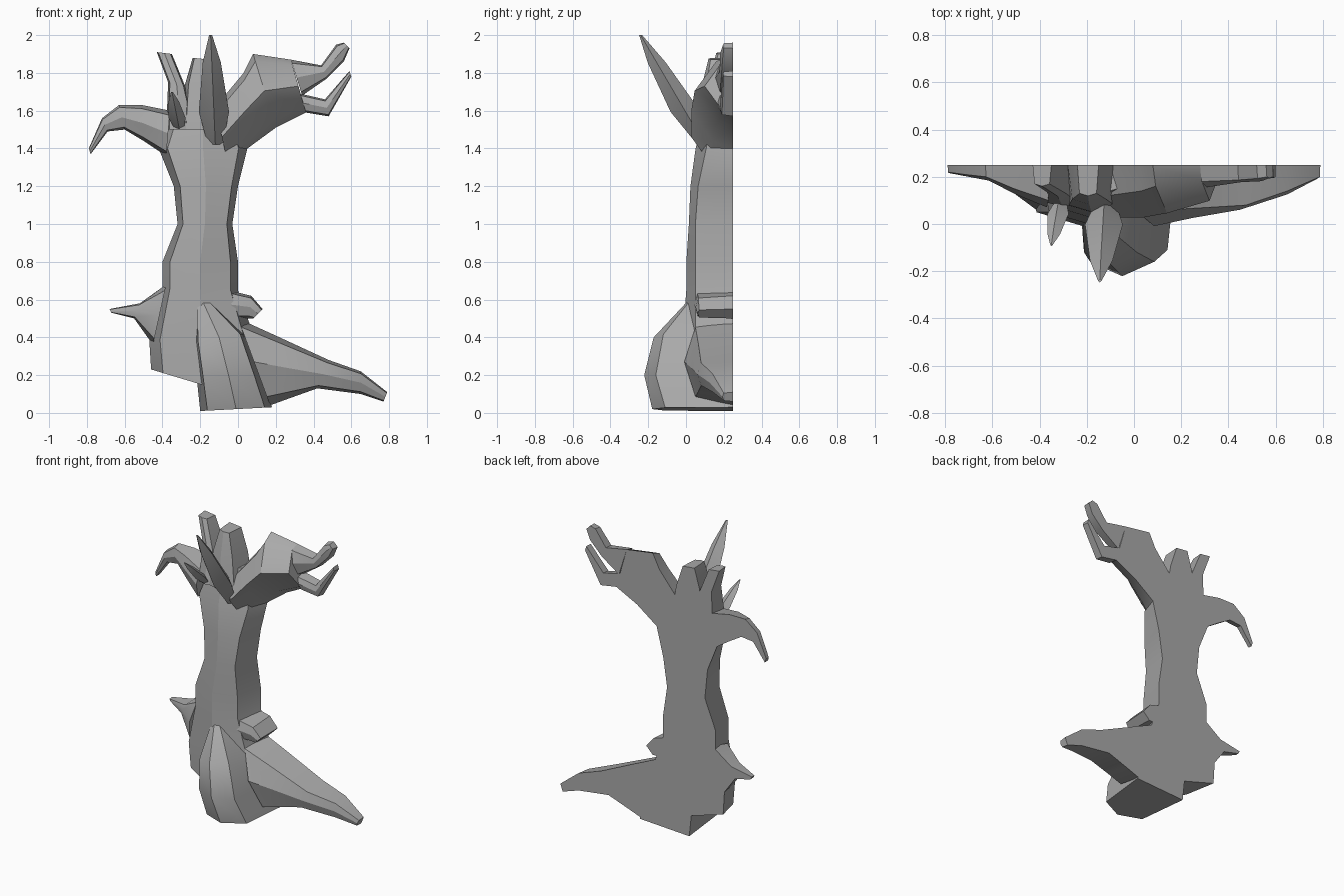
import bpy
import bmesh
import math
from mathutils import Vector

default_cube = bpy.data.objects.get("Cube")
if default_cube:
    bpy.data.objects.remove(default_cube, do_unlink=True)

BACK = .25      # the tree is a half relief with a flat back plane
BEVEL = .1      # how far the front edges sit inside the outline

GREY = (.4, .4, .4, 1)
bark = bpy.data.materials.new("grey bark")
bark.use_nodes = True
bark.diffuse_color = GREY
bark.node_tree.nodes["Principled BSDF"].inputs["Base Color"].default_value = GREY


def loft(name, rings):
    """Skin a series of equal point rings and cap both ends."""
    bm = bmesh.new()
    rows = [[bm.verts.new(point) for point in ring] for ring in rings]
    count = len(rows[0])
    for lower, upper in zip(rows, rows[1:]):
        for i in range(count):
            j = (i + 1) % count
            bm.faces.new((lower[i], lower[j], upper[j], upper[i]))
    bm.faces.new(reversed(rows[0]))
    bm.faces.new(rows[-1])
    bmesh.ops.recalc_face_normals(bm, faces=bm.faces[:])
    mesh = bpy.data.meshes.new(name)
    bm.to_mesh(mesh)
    bm.free()
    mesh.materials.append(bark)
    part = bpy.data.objects.new(name, mesh)
    bpy.context.collection.objects.link(part)
    bpy.ops.object.select_all(action="DESELECT")
    part.select_set(True)
    bpy.context.view_layer.objects.active = part
    bpy.ops.object.shade_smooth_by_angle(angle=math.radians(32))


def blend(values, t):
    """Sample a short list of values, spread evenly from t = 0 to t = 1."""
    position = t * (len(values) - 1)
    index = min(int(position), len(values) - 2)
    start, end = values[index], values[index + 1]
    return start + (end - start) * (position - index)


def limb(name, sections, depths, bulge=.12):
    """Flat-backed limb. Each section spans two outline points (x, z, x, z);
    depths gives the y of the front edges along the limb, and the ridge
    between them stands out by bulge times the width of the section."""
    rings = []
    for index, (ax, az, bx, bz) in enumerate(sections):
        a, b = Vector((ax, BACK, az)), Vector((bx, BACK, bz))
        front_a, ridge, front_b = a.lerp(b, BEVEL), (a + b) / 2, b.lerp(a, BEVEL)
        edge = blend(depths, index / (len(sections) - 1))
        front_a.y = front_b.y = edge
        ridge.y = edge - bulge * (a - b).length
        rings.append((a, front_a, ridge, front_b, b))
    loft(name, rings)


def spike(name, base, tip, width):
    """Four-sided spike that swells above its base and tapers to the tip."""
    base, tip = Vector(base), Vector(tip)
    across, along = Vector((width, 0, 0)), Vector((0, width, 0))
    rings = []
    for t, scale in ((0, .5), (.3, 1), (.75, .6), (1, .1)):
        centre = base.lerp(tip, t)
        rings.append([centre + offset * scale
                      for offset in (-across, -along, across, along)])
    loft(name, rings)


# Trunk, from the foot up to the fork
limb("trunk", depths=(.05, .05, .05, .15), sections=(
    (-.46, .23, .17, .04),
    (-.47, .39, .1, .36),
    (-.4, .66, 0, .65),
    (-.4, .8, 0, .8),
    (-.32, 1, -.03, 1),
    (-.34, 1.2, 0, 1.2),
    (-.42, 1.4, .05, 1.4),
    (-.34, 1.6, -.04, 1.65)))

# Roots and low stubs
limb("front_root", depths=(.05, -.12, -.16, -.11), bulge=.18, sections=(
    (-.22, .63, -.19, .63),
    (-.24, .38, .04, .42),
    (-.22, .2, .12, .2),
    (-.2, .01, .18, .03)))
limb("left_root", depths=(.05, .08, .2), sections=(
    (0, .5, .17, .04),
    (.22, .4, .28, .08),
    (.48, .28, .42, .13),
    (.65, .22, .65, .1),
    (.79, .11, .77, .06)))
limb("left_stub", depths=(.06, .07), sections=(
    (-.05, .65, -.05, .5),
    (.07, .62, .06, .5),
    (.13, .55, .08, .5)))
limb("right_stub", depths=(.1, .22), sections=(
    (-.38, .68, -.45, .36),
    (-.52, .58, -.55, .5),
    (-.68, .55, -.67, .53)))

# Drooping branch on the right
limb("right_branch", depths=(.1, .2, .22), sections=(
    (-.36, 1.6, -.38, 1.36),
    (-.51, 1.63, -.5, 1.44),
    (-.63, 1.63, -.6, 1.5),
    (-.72, 1.56, -.69, 1.49),
    (-.79, 1.4, -.78, 1.37)))

# Thick branch on the left, splitting into two twigs
limb("left_branch", depths=(.12, .18), bulge=.28, sections=(
    (-.12, 1.62, -.05, 1.3),
    (.03, 1.8, .05, 1.4),
    (.08, 1.9, .2, 1.51),
    (.28, 1.87, .36, 1.59)))
limb("upper_twig", depths=(.18, .2), sections=(
    (.28, 1.87, .34, 1.68),
    (.44, 1.84, .47, 1.77),
    (.52, 1.95, .56, 1.86),
    (.56, 1.96, .59, 1.93)))
limb("lower_twig", depths=(.18, .2), sections=(
    (.33, 1.69, .36, 1.59),
    (.46, 1.66, .48, 1.57),
    (.59, 1.81, .6, 1.78)))

# Broken prongs at the crown
limb("right_prong", depths=(.09, .17), sections=(
    (-.38, 1.5, -.22, 1.5),
    (-.37, 1.75, -.28, 1.73),
    (-.43, 1.91, -.35, 1.9)))
limb("middle_prong", depths=(.08, .13), sections=(
    (-.3, 1.5, -.06, 1.5),
    (-.28, 1.74, -.1, 1.72),
    (-.24, 1.88, -.15, 1.87)))

# Spikes leaning forward out of the crown
spike("front_spike", base=(-.12, .1, 1.42), tip=(-.145, -.24, 2), width=.08)
spike("small_spike", base=(-.31, .1, 1.5), tip=(-.35, -.09, 1.7), width=.045)
